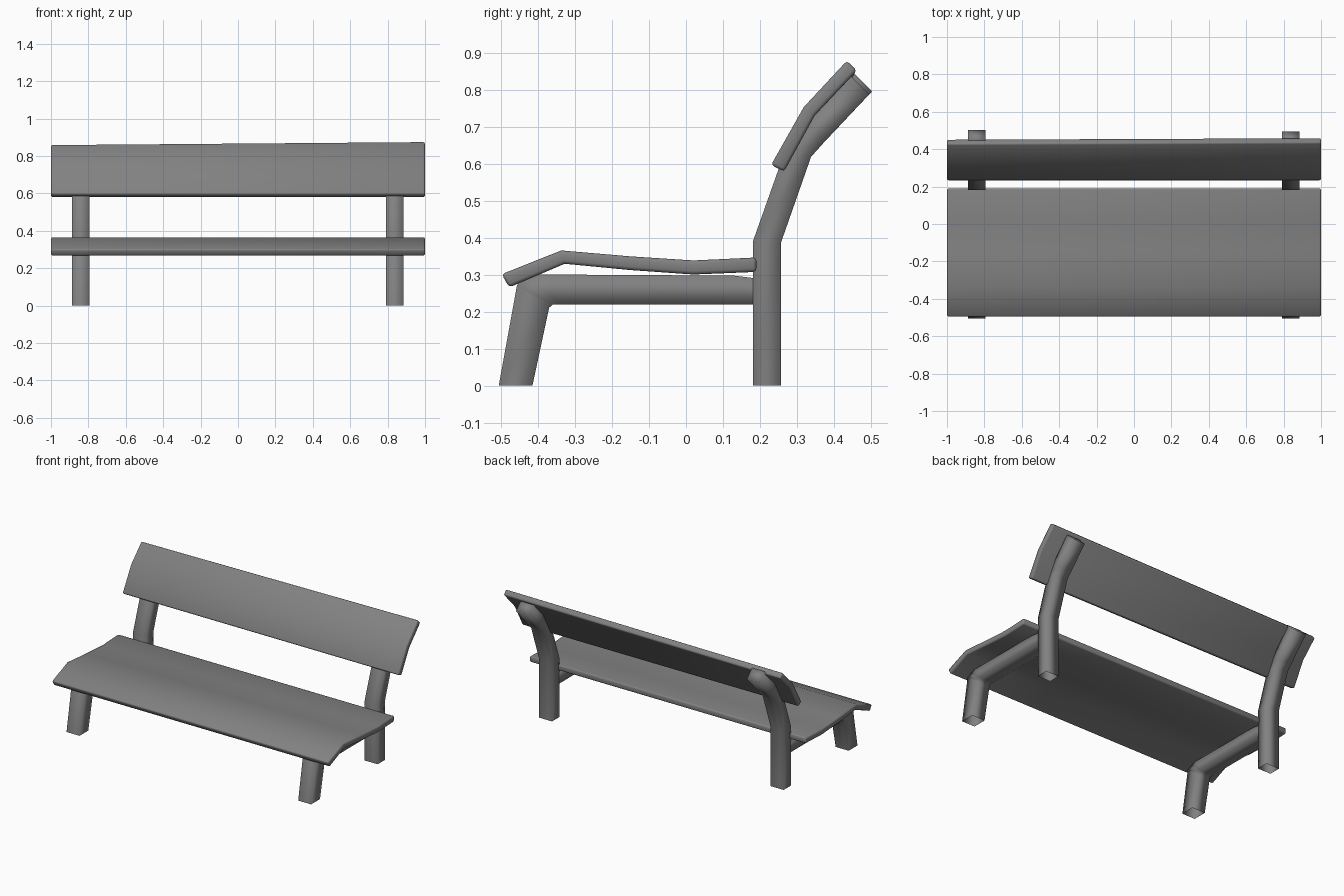
import bpy, bmesh
from math import radians

if "Cube" in bpy.data.objects:
    bpy.data.objects.remove(bpy.data.objects["Cube"])

grey = bpy.data.materials.new("dark_grey")
grey.diffuse_color = (0.22, 0.22, 0.22, 1)
grey.use_nodes = True
grey.node_tree.nodes["Principled BSDF"].inputs["Base Color"].default_value = grey.diffuse_color


def sweep(name, pairs, x0, x1, caps=(True, True), bevel=0.0, tweak=None):
    """Bar from (y,z) point pairs across its thickness, spanning x0..x1."""
    bm = bmesh.new()
    rings = []
    for (ya, za), (yb, zb) in pairs:
        rings.append([bm.verts.new(p) for p in
                      ((x0, ya, za), (x1, ya, za), (x1, yb, zb), (x0, yb, zb))])
    for a, b in zip(rings, rings[1:]):
        for i in range(4):
            j = (i + 1) % 4
            bm.faces.new((a[i], a[j], b[j], b[i]))
    if caps[0]:
        bm.faces.new(rings[0][::-1])
    if caps[1]:
        bm.faces.new(rings[-1])
    if tweak:
        tweak(rings)
    bmesh.ops.recalc_face_normals(bm, faces=bm.faces[:])
    for f in bm.faces:
        f.smooth = True
    me = bpy.data.meshes.new(name)
    bm.to_mesh(me)
    bm.free()
    me.materials.append(grey)
    ob = bpy.data.objects.new(name, me)
    bpy.context.collection.objects.link(ob)
    if bevel:
        mod = ob.modifiers.new("rounded_edges", 'BEVEL')
        mod.width = bevel
        mod.segments = 2
        mod.limit_method = 'ANGLE'
        mod.angle_limit = radians(50)
    return ob


# curved seat plank
seat = [((-0.498, 0.301), (-0.478, 0.265)),
        ((-0.337, 0.365), (-0.328, 0.329)),
        ((-0.15, 0.349), (-0.15, 0.312)),
        ((0.02, 0.338), (0.02, 0.300)),
        ((0.19, 0.346), (0.19, 0.307))]
sweep("seat", seat, -1, 1, bevel=0.009)


# backrest plank, its top edge a little lower on the left
def lower_left_top(rings):
    for i in (0, 3):
        rings[-1][i].co.y -= 0.008
        rings[-1][i].co.z -= 0.016


back = [((0.23, 0.596), (0.265, 0.578)),
        ((0.318, 0.752), (0.348, 0.73)),
        ((0.435, 0.878), (0.462, 0.851))]
sweep("backrest", back, -1, 1, bevel=0.009, tweak=lower_left_top)

# bent back posts and front legs with seat rails, open at the floor
front = [((-0.506, 0.0), (-0.415, 0.0)),
         ((-0.457, 0.27), (-0.37, 0.21)),
         ((-0.435, 0.298), (-0.36, 0.219)),
         ((-0.38, 0.300), (-0.34, 0.219)),
         ((0.13, 0.297), (0.13, 0.219)),
         ((0.185, 0.29), (0.185, 0.219))]
for side, xc, dy in (("left", -0.84, 0.0), ("right", 0.837, -0.008)):
    post = [((0.181, 0.0), (0.257, 0.0)),
            ((0.181, 0.39), (0.257, 0.387)),
            ((0.268, 0.635), (0.338, 0.618)),
            ((0.33, 0.715), (0.372, 0.656)),
            ((0.45 + dy, 0.848 + dy), (0.503 + dy, 0.795 + dy))]
    sweep("back_post_" + side, post, xc - 0.047, xc + 0.047,
          caps=(False, True))
    sweep("front_leg_" + side, front, xc - 0.047, xc + 0.047,
          caps=(False, False))
